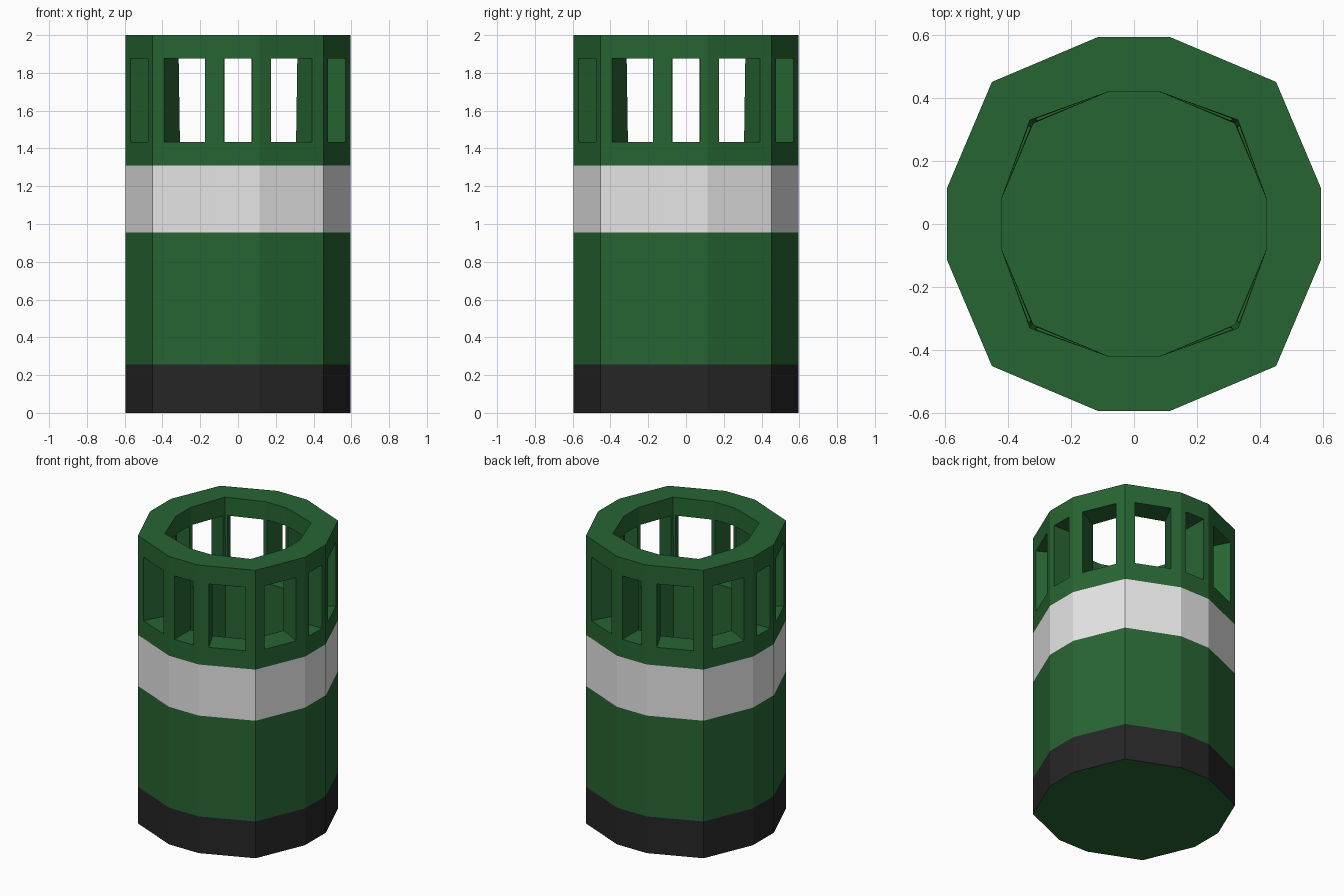
import bpy, bmesh
from mathutils import Vector

if "Cube" in bpy.data.objects:
    bpy.data.objects.remove(bpy.data.objects["Cube"])


def material(name, rgb):
    m = bpy.data.materials.new(name)
    m.diffuse_color = (*rgb, 1)
    m.use_nodes = True
    m.node_tree.nodes["Principled BSDF"].inputs["Base Color"].default_value = m.diffuse_color
    return m


GREEN, WHITE, BLACK = 0, 1, 2
MATS = [material("dark green", (0.0203, 0.13, 0.033)),
        material("pale grey", (0.79, 0.79, 0.79)),
        material("black", (0.0194, 0.0194, 0.0194))]


def outline(flat, corner, half):
    """Twelve-sided outline: one quarter, turned four times."""
    quarter = [(flat, -half), (flat, half), (corner, corner)]
    pts = []
    for _ in range(4):
        pts += quarter
        quarter = [(-y, x) for x, y in quarter]
    return pts


OUTER = outline(0.595, 0.452, 0.114)
INNER_TOP = outline(0.421, 0.331, 0.08)
INNER_LOW = outline(0.421, 0.32, 0.08)
FLOOR, SILL, LINTEL, SPLIT, TOP = 0.25, 1.435, 1.875, 1.31, 2.0

bm = bmesh.new()


def face(pts, mat=GREEN):
    f = bm.faces.new([bm.verts.new(p) for p in pts])
    f.material_index = mat


def quad(low, high, z0, z1):
    """Corners of one upright panel."""
    return [Vector((*low[0], z0)), Vector((*low[1], z0)),
            Vector((*high[1], z1)), Vector((*high[0], z1))]


def window(panel, margin):
    """Corners of the opening inside an upright panel."""
    a, b, c, d = panel

    def at(u, z):
        v = (z - a.z) / (d.z - a.z)
        return a.lerp(b, u).lerp(d.lerp(c, u), v)
    return [at(margin, SILL), at(1 - margin, SILL),
            at(1 - margin, LINTEL), at(margin, LINTEL)]


def bridge(p, q):
    for k in range(4):
        n = (k + 1) % 4
        face([p[k], p[n], q[n], q[k]])


for i in range(12):
    j = (i + 1) % 12
    out, top, low = [(r[i], r[j]) for r in (OUTER, INNER_TOP, INNER_LOW)]
    # outer bands: base, body, stripe
    for z0, z1, mat in ((0, 0.255, BLACK), (0.255, 0.955, GREEN), (0.955, SPLIT, WHITE)):
        face(quad(out, out, z0, z1), mat)
    # windowed upper wall with outer face, jambs and inner face
    po, pi = quad(out, out, SPLIT, TOP), quad(low, top, SPLIT, TOP)
    wo, wi = window(po, 0.18), window(pi, 0.06)
    bridge(po, wo)
    bridge(wo, wi)
    bridge(wi, pi)
    # inner lower wall and top rim
    face(quad(low, low, FLOOR, SPLIT))
    face([po[3], po[2], pi[2], pi[3]])

# inside floor and underside
face([(x, y, FLOOR) for x, y in INNER_LOW])
face([(x, y, 0) for x, y in OUTER])

bmesh.ops.remove_doubles(bm, verts=bm.verts, dist=0.0005)
bmesh.ops.recalc_face_normals(bm, faces=bm.faces)
mesh = bpy.data.meshes.new("litter_bin")
bm.to_mesh(mesh)
bm.free()
for m in MATS:
    mesh.materials.append(m)
bpy.context.collection.objects.link(bpy.data.objects.new("litter_bin", mesh))
